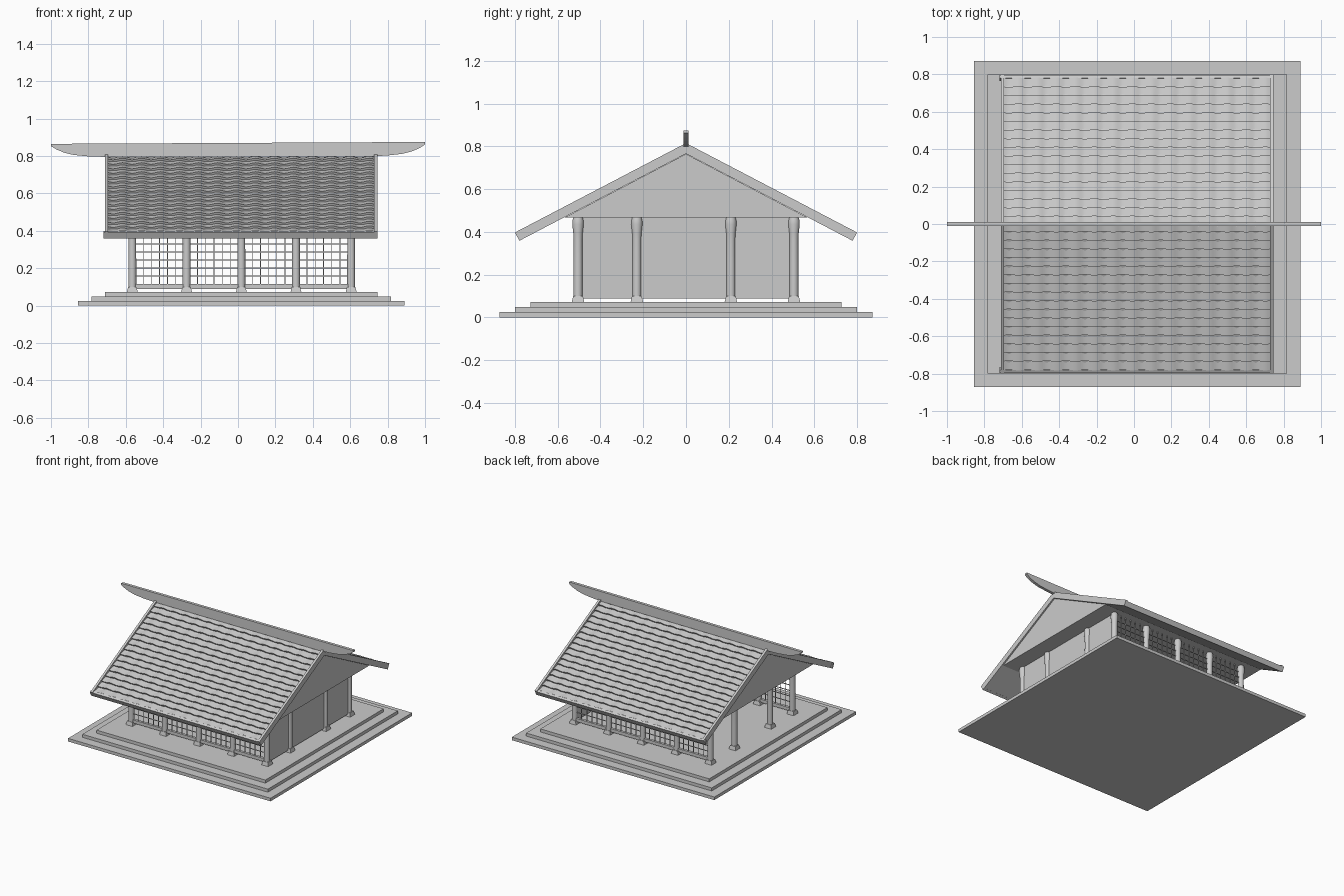
import bpy, bmesh, math
from mathutils import Matrix

if "Cube" in bpy.data.objects:
    bpy.data.objects.remove(bpy.data.objects["Cube"])

CX = 0.018                      # building axis in x
COLS_X = [-0.565, -0.275, 0.018, 0.31, 0.605]
COLS_Y = [-0.505, -0.23, 0.21, 0.505]
FLOOR, CEIL = 0.072, 0.467


def finish(name, bm, smooth=None):
    bmesh.ops.recalc_face_normals(bm, faces=bm.faces)
    me = bpy.data.meshes.new(name)
    bm.to_mesh(me)
    bm.free()
    ob = bpy.data.objects.new(name, me)
    bpy.context.collection.objects.link(ob)
    if smooth:
        bpy.ops.object.select_all(action='DESELECT')
        ob.select_set(True)
        bpy.context.view_layer.objects.active = ob
        bpy.ops.object.shade_smooth_by_angle(angle=math.radians(smooth))
    return ob


def add_box(bm, x0, x1, y0, y1, z0, z1):
    m = Matrix.Translation(((x0 + x1) / 2, (y0 + y1) / 2, (z0 + z1) / 2))
    m = m @ Matrix.Diagonal((x1 - x0, y1 - y0, z1 - z0, 1))
    bmesh.ops.create_cube(bm, size=1, matrix=m)


def add_prism(bm, front, back):
    """Solid between two matching outlines."""
    a = [bm.verts.new(p) for p in front]
    b = [bm.verts.new(p) for p in back]
    n = len(a)
    bm.faces.new(a)
    bm.faces.new(b[::-1])
    for i in range(n):
        j = (i + 1) % n
        bm.faces.new((a[i], b[i], b[j], a[j]))


def yz_prism(bm, prof, x0, x1):
    add_prism(bm, [(x0, y, z) for y, z in prof], [(x1, y, z) for y, z in prof])


# Three-step stone platform
for name, hx, hy, z0, z1 in (("platform_bottom", 0.873, 0.872, 0, 0.024),
                             ("platform_middle", 0.80, 0.80, 0.024, 0.048),
                             ("platform_top", 0.728, 0.728, 0.048, FLOOR)):
    bm = bmesh.new()
    add_box(bm, CX - hx, CX + hx, -hy, hy, z0, z1)
    finish(name, bm)

# Columns: square flared foot and turned shaft
PROFILE = [(0.021, 0.098), (0.021, 0.25), (0.0205, 0.36), (0.022, 0.39),
           (0.027, 0.435), (0.026, 0.452), (0.022, CEIL)]


def column(name, x, y):
    bm = bmesh.new()
    bmesh.ops.create_cone(bm, cap_ends=True, segments=4, radius1=0.041, radius2=0.032,
                          depth=0.028, matrix=Matrix.Translation((x, y, FLOOR + 0.014))
                          @ Matrix.Rotation(math.pi / 4, 4, 'Z'))
    n = 20
    rings = [[bm.verts.new((x + r * math.cos(2 * math.pi * k / n),
                            y + r * math.sin(2 * math.pi * k / n), z)) for k in range(n)]
             for r, z in PROFILE]
    for lo, hi in zip(rings, rings[1:]):
        for k in range(n):
            j = (k + 1) % n
            bm.faces.new((lo[k], lo[j], hi[j], hi[k]))
    finish(name, bm, 40)


for x in COLS_X:
    column("front_column", x, COLS_Y[0])
    column("back_column", x, COLS_Y[-1])
for y in COLS_Y[1:-1]:
    column("left_column", COLS_X[0], y)
    column("right_column", COLS_X[-1], y)

# Lattice screens with a bottom sill between the columns, front and back
for name, y in (("front_lattice", COLS_Y[0]), ("back_lattice", COLS_Y[-1])):
    bm = bmesh.new()
    for xa, xb in zip(COLS_X, COLS_X[1:]):
        xa, xb = xa + 0.015, xb - 0.015
        add_box(bm, xa, xb, y - 0.01, y + 0.01, 0.09, 0.115)
        for i in range(1, 6):
            x = xa + (xb - xa) * i / 6
            add_box(bm, x - 0.002, x + 0.002, y - 0.003, y + 0.003, 0.115, CEIL)
        for i in range(1, 8):
            z = 0.115 + 0.043 * i
            add_box(bm, xa, xb, y - 0.003, y + 0.003, z - 0.002, z + 0.002)
    finish(name, bm)

# Solid wall on the right side
bm = bmesh.new()
add_box(bm, 0.60, 0.61, -0.49, 0.49, 0.087, CEIL)
finish("right_wall", bm)

# Gable block with a flat ceiling below
bm = bmesh.new()
yz_prism(bm, [(-0.567, CEIL), (0.567, CEIL), (0, 0.764)], -0.70, 0.735)
finish("gable_block", bm)

# Roof cross-section helpers: t runs ridge to eave, d is depth below the top line
TOP, EAVE_Y, EAVE_Z = 0.815, 0.80, 0.397
LEN = math.hypot(EAVE_Y, TOP - EAVE_Z)
NY, NZ = (TOP - EAVE_Z) / LEN, EAVE_Y / LEN


def slope(side, t, d):
    return side * (EAVE_Y * t - NY * d), TOP - (TOP - EAVE_Z) * t - NZ * d


def chevron(d0, d1, t):
    """Both slopes as one bent outline."""
    return [slope(-1, t, d0), (0, TOP - d0 / NZ), slope(1, t, d0),
            slope(1, t, d1), (0, TOP - d1 / NZ), slope(-1, t, d1)]


bm = bmesh.new()
yz_prism(bm, chevron(0.022, 0.043, 0.995), -0.70, 0.735)
finish("roof_deck", bm)

for name, x0, x1 in (("left_bargeboard", -0.712, -0.694), ("right_bargeboard", 0.727, 0.745)):
    bm = bmesh.new()
    yz_prism(bm, chevron(0, 0.044, 1), x0, x1)
    finish(name, bm)

# Eave boards closing the tile edges
for name, s in (("front_eave_board", -1), ("back_eave_board", 1)):
    bm = bmesh.new()
    yz_prism(bm, [slope(s, 0.98, 0.006), slope(s, 1, 0.006), slope(s, 1, 0.044),
                  slope(s, 0.98, 0.044)], -0.72, 0.745)
    finish(name, bm)

# Overlapping rows of wavy tiles
ROWS, WAVES, SEG = 17, 14, 8
for name, s in (("front_tiles", -1), ("back_tiles", 1)):
    bm = bmesh.new()
    lines = []
    for r in range(ROWS):
        lines += [(r / ROWS, 0.021), ((r + 1) / ROWS, 0.008)]
    grid = []
    for t, d in lines:
        row = []
        for k in range(WAVES * SEG + 1):
            x = -0.694 + 1.421 * k / (WAVES * SEG)
            w = 0.005 * math.sin(2 * math.pi * k / SEG)
            row.append(bm.verts.new((x, *slope(s, t * 0.98, d + w))))
        grid.append(row)
    for a, b in zip(grid, grid[1:]):
        for k in range(WAVES * SEG):
            bm.faces.new((a[k], a[k + 1], b[k + 1], b[k]))
    finish(name, bm, 35)

# Ridge board with upswept ends
bottom = [(-1, 0.853), (-0.97, 0.835), (-0.93, 0.818), (-0.88, 0.806), (-0.80, 0.798),
          (-0.70, 0.795), (0.70, 0.797), (0.80, 0.803), (0.88, 0.812), (0.93, 0.825),
          (0.97, 0.842), (1, 0.862)]
outline = bottom + [(1, 0.875), (-1, 0.865)]
bm = bmesh.new()
add_prism(bm, [(x, -0.011, z) for x, z in outline], [(x, 0.011, z) for x, z in outline])
finish("ridge_board", bm)
